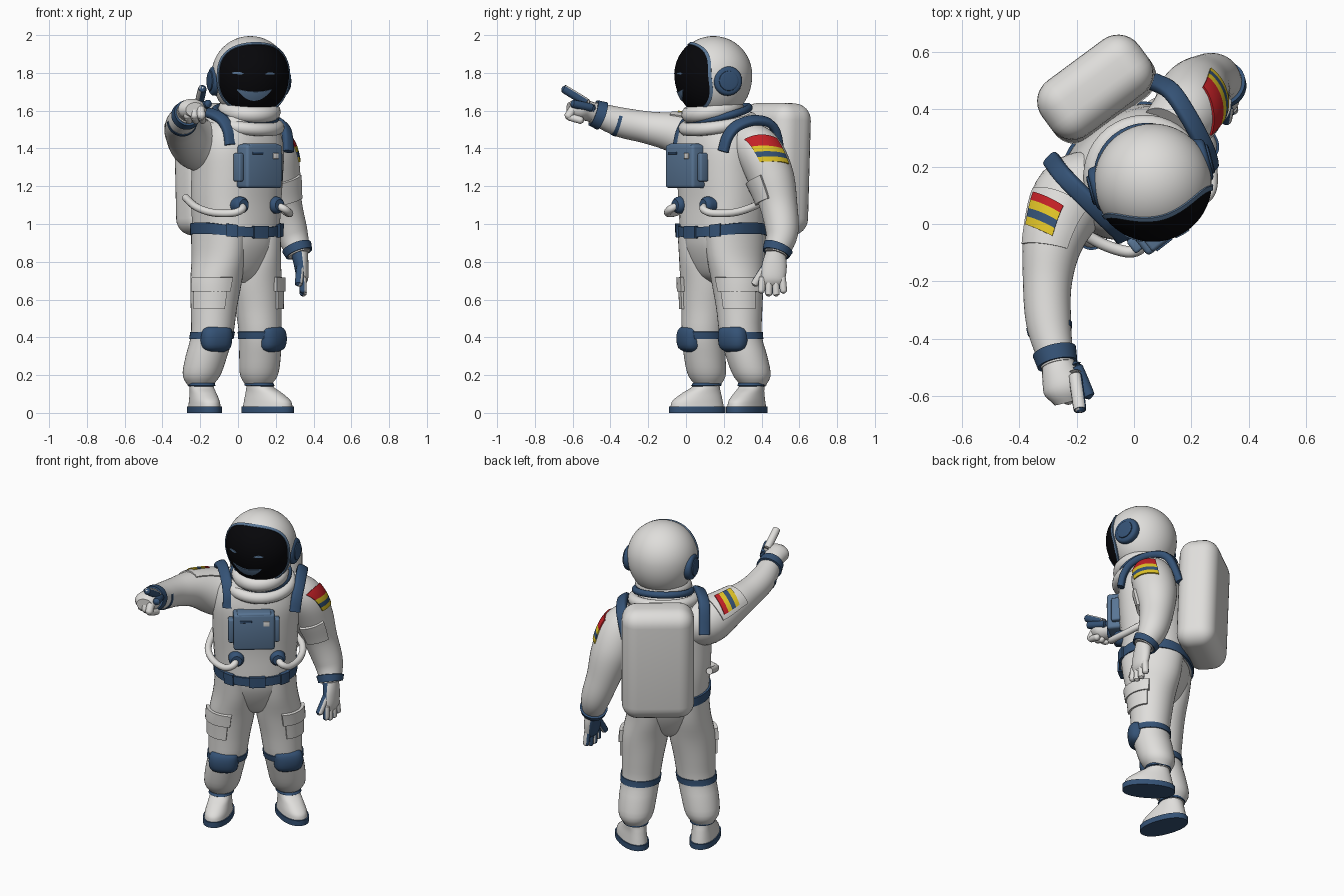
import bpy, bmesh
from math import sin, cos, pi, radians, sqrt, copysign
from mathutils import Vector, Matrix

if "Cube" in bpy.data.objects:
    bpy.data.objects.remove(bpy.data.objects["Cube"])


def paint(name, rgb, rough=0.6):
    m = bpy.data.materials.new(name)
    m.use_nodes = True
    m.diffuse_color = (*rgb, 1)
    node = m.node_tree.nodes["Principled BSDF"]
    node.inputs["Base Color"].default_value = (*rgb, 1)
    node.inputs["Roughness"].default_value = rough
    return m


WHITE = paint("suit white", (.74, .73, .71))
NAVY = paint("navy trim", (.035, .085, .18))
STEEL = paint("steel blue", (.1, .18, .3))
BLACK = paint("visor black", (.002, .002, .003), .3)
RED = paint("badge red", (.55, .015, .02))
YELLOW = paint("badge yellow", (.75, .55, .02))


def frame(x, y, z, turn, tilt=0):
    return (Matrix.Translation((x, y, z)) @ Matrix.Rotation(radians(turn), 4, "Z")
            @ Matrix.Rotation(radians(tilt), 4, "X"))


WORLD = Matrix()
BODY = frame(-.01, .19, 0, 38)
SHOULDERS = BODY @ Matrix.Translation((.036, 0, 1.5)) @ Matrix.Rotation(radians(5), 4, "Y")
HEAD = frame(.065, .145, 1.79, 15, 5)
PACK = frame(-.13, .47, 1.29, 36.5, -2)
Z = Vector((0, 0, 1))
made = []


def finish(name, bm, mats, fr, mirror=False):
    me = bpy.data.meshes.new(name)
    bm.to_mesh(me)
    bm.free()
    for m in mats:
        me.materials.append(m)
    ob = bpy.data.objects.new(name, me)
    bpy.context.collection.objects.link(ob)
    ob.matrix_world = fr
    if mirror:
        ob.modifiers.new("mirror", "MIRROR").use_mirror_merge = False
    made.append(ob)
    return ob


def loft(sections, ref, axis=None, power=1.0):
    """Smooth surface through sections (x, y, z, ra, rb); t counts sections."""
    pts = [Vector(s) if len(s) == 5 else Vector((*s, s[3])) for s in sections]

    def at(t):
        i = max(0, min(int(t), len(pts) - 2))
        f = t - i
        b, c = pts[i], pts[i + 1]
        a = pts[i - 1] if i else b * 2 - c
        d = pts[i + 2] if i + 2 < len(pts) else c * 2 - b
        return b + (c - a) * (f / 2) + (a * 2 - b * 5 + c * 4 - d) * (f * f / 2) \
            + (b * 3 - a - c * 3 + d) * (f ** 3 / 2)

    def surf(t, a, off):
        p = at(t)
        tan = axis or Vector((at(t + .02) - at(t - .02))[:3]).normalized()
        u = Vector(ref)
        u = (u - tan * u.dot(tan)).normalized()
        v = tan.cross(u)
        ca, sa = (copysign(abs(k) ** power, k) for k in (cos(a), sin(a)))
        return Vector(p[:3]) + u * ca * (max(p[3], .001) + off) + v * sa * (max(p[4], .001) + off)
    surf.end = len(pts) - 1
    return surf


def sheet(name, surf, mats, t=None, a=(0, 360), off=0.0, n=(24, 36), thick=0,
          fr=WORLD, mirror=False, rule=None):
    """Mesh part of a surface: a closed limb, a ring or a thin plate."""
    t0, t1 = t or (0, surf.end)
    closed = a[1] - a[0] == 360
    cols = n[1] if closed else n[1] + 1
    bm = bmesh.new()
    rows = [[bm.verts.new(surf(t0 + (t1 - t0) * i / n[0],
                               radians(a[0] + (a[1] - a[0]) * j / n[1]), off))
             for j in range(cols)] for i in range(n[0] + 1)]
    for i in range(n[0]):
        for j in range(n[1]):
            k = (j + 1) % cols
            f = bm.faces.new((rows[i][j], rows[i][k], rows[i + 1][k], rows[i + 1][j]))
            f.material_index = i * len(mats) // n[0]
            if rule:
                f.normal_update()
                f.material_index = int(rule(f.normal))
    if closed and not thick:
        bm.faces.new(rows[0][::-1])
        bm.faces.new(rows[-1]).material_index = 0 if rule else len(mats) - 1
    bmesh.ops.remove_doubles(bm, verts=bm.verts, dist=1e-5)
    ob = finish(name, bm, mats, fr, mirror)
    if thick:
        mod = ob.modifiers.new("thickness", "SOLIDIFY")
        mod.thickness = thick
        mod.offset = -1


def box(name, loc, size, mat, bevel, fr=BODY, mirror=False, segs=3):
    bm = bmesh.new()
    bmesh.ops.create_cube(bm, size=1)
    for v in bm.verts:
        v.co = Vector(c * s for c, s in zip(v.co, size)) + Vector(loc)
    bmesh.ops.bevel(bm, geom=bm.edges[:], offset=bevel, segments=segs, profile=.5, affect="EDGES")
    finish(name, bm, [mat], fr, mirror)


def capsule(name, p, q, r, mats, rule=None):
    p, q = Vector(p), Vector(q)
    d = (q - p).normalized() * r
    s = [(*(p - d), r * .2), (*(p - d * .5), r * .85), (*p, r), (*q, r),
         (*(q + d * .6), r * .8), (*(q + d), r * .2)]
    sheet(name, loft(s, (.3, .5, .8)), mats, n=(10, 12), rule=rule)


def ring(name, fr, big, small, mat):
    s = lambda t, a, off: Vector(((big + small * cos(t)) * cos(a), (big + small * cos(t)) * sin(a),
                                  small * sin(t)))
    sheet(name, s, [mat], t=(-pi, pi), n=(12, 40), thick=.001, fr=fr)


# torso, belt (lower in front) and hips
torso = loft([(0, 0, .93, .23, .2), (0, 0, 1, .235, .2), (0, 0, 1.12, .245, .2),
              (0, -.01, 1.26, .25, .2), (0, -.02, 1.4, .25, .195), (0, -.03, 1.5, .22, .17),
              (.01, -.04, 1.57, .16, .15)], (1, 0, 0), Z, .85)
waist = lambda t, a, off: torso(t + .28 * cos(a) ** 2, a, off)
sheet("torso", torso, [WHITE], fr=BODY)
sheet("belt", waist, [NAVY], t=(0, .8), off=.012, n=(4, 40), thick=.02, fr=BODY)
for k in (-1, 0, 1):
    sheet("belt_clip", waist, [NAVY], t=(-.08, .88), a=(k * 38 - 98, k * 38 - 82), off=.022,
          n=(3, 4), thick=.025, fr=BODY)
hips = loft([(0, 0, .69, .08, .06), (0, 0, .73, .14, .11), (0, 0, .8, .19, .15),
             (0, 0, .88, .22, .18), (0, 0, .96, .228, .195)], (1, 0, 0), Z, .88)
sheet("hips", hips, [WHITE], fr=BODY)

# legs with knee gear and pockets, built on the left and mirrored
leg = loft([(.195, .06, .14, .062), (.193, .05, .2, .1), (.18, .025, .3, .11),
            (.162, 0, .41, .112), (.15, 0, .55, .122), (.135, 0, .69, .134, .14),
            (.12, 0, .82, .124, .168), (.115, 0, .95, .12, .185)], (1, 0, 0), Z)
gear = dict(fr=BODY, mirror=True)
sheet("leg", leg, [WHITE], **gear)
sheet("knee_band", leg, [NAVY], t=(2.85, 3.15), off=.006, n=(3, 36), thick=.01, **gear)
knee = loft([(.185, -.065, .32, .04, .02), (.188, -.07, .345, .078, .05), (.188, -.07, .4, .087, .06),
             (.183, -.07, .445, .078, .05), (.18, -.065, .465, .04, .02)], (1, .2, 0), Z, .8)
sheet("knee_pad", knee, [NAVY], n=(12, 24), **gear)
sheet("thigh_pocket", leg, [WHITE], t=(4, 5), a=(-78, 2), off=.012, n=(6, 10), thick=.02, **gear)
sheet("pocket_flap", leg, [WHITE], t=(4.65, 5.2), a=(-84, 6), off=.02, n=(4, 10), thick=.025, **gear)

# boots, toes turned out
turn = radians(20)
side = (cos(turn), sin(turn), 0)


def foot(rows):
    return loft([(.213 + sin(turn) * f, -cos(turn) * f, z, a, b) for f, z, a, b in rows],
                side, Z, .9)


upper = foot([(0, .03, .074, .146), (-.003, .065, .07, .136), (-.025, .105, .064, .105),
              (-.05, .14, .062, .072), (-.06, .18, .06, .062)])
sheet("boot", upper, [WHITE], **gear)
sheet("boot_sole", foot([(0, 0, .08, .154), (0, .034, .08, .154)]), [NAVY], n=(2, 40), **gear)
sheet("ankle_band", upper, [NAVY], t=(3.1, 3.45), off=.01, n=(3, 30), thick=.014, **gear)

# chest pack, hoses and shoulder straps
box("chest_box", (-.02, -.225, 1.305), (.24, .1, .23), STEEL, .016)
box("chest_box_lid", (-.02, -.228, 1.4), (.2, .09, .05), STEEL, .012)
for x in (-.152, .112):
    box("chest_box_grip", (x, -.215, 1.3), (.034, .055, .15), STEEL, .01)
box("box_dial", (.05, -.277, 1.36), (.035, .008, .03), WHITE, .002)
box("box_switch", (-.07, -.277, 1.375), (.07, .008, .012), NAVY, .002)
knob = [(.12, -.15, 1.1, .045), (.12, -.195, 1.1, .045), (.12, -.21, 1.1, .04), (.12, -.222, 1.1, .03)]
sheet("hose_socket", loft(knob, (1, 0, 0)), [NAVY], n=(8, 24), **gear)
hose = [(.12, -.19, 1.1, .02), (.14, -.235, 1.08, .02), (.19, -.215, 1.058, .02),
        (.25, -.12, 1.06, .02), (.275, -.01, 1.09, .02), (.23, .14, 1.14, .02)]
sheet("hose", loft(hose, (0, 0, 1)), [WHITE], n=(30, 12), **gear)
strap = [(.195, -.165, -.1, .032, .02), (.2, -.143, -.02, .032, .02), (.213, -.09, .04, .032, .02),
         (.23, .02, .07, .032, .02), (.24, .13, .035, .032, .022), (.225, .195, -.12, .032, .022)]
sheet("shoulder_strap", loft(strap, (1, 0, -.5), None, .6), [NAVY], n=(24, 16),
      fr=SHOULDERS, mirror=True)

# backpack
box("backpack", (0, 0, 0), (.42, .235, .7), WHITE, .09, PACK, segs=7)

# arms: left hangs, right points forward
arm_l = loft([(.12, .32, 1.45, .105), (.185, .39, 1.38, .124), (.21, .45, 1.25, .122),
              (.24, .49, 1.1, .1), (.285, .508, .95, .085), (.325, .475, .84, .06)], (1, .2, .3))
arm_r = loft([(-.13, .14, 1.4, .13), (-.22, .085, 1.425, .138), (-.28, -.05, 1.48, .108),
              (-.302, -.2, 1.51, .086), (-.297, -.35, 1.54, .078), (-.266, -.495, 1.59, .058)],
             (-.3, 0, 1))
for label, arm in (("left", arm_l), ("right", arm_r)):
    sheet(label + "_arm", arm, [WHITE], n=(32, 36))
    sheet(label + "_cuff", arm, [NAVY], t=(4.65, 4.97), off=.012, n=(4, 30), thick=.02)


def slanted(arm, slope):
    return lambda t, a, off: arm(t + slope * a, a, off)


badge = [RED, RED, YELLOW, NAVY, YELLOW]
sheet("left_badge", slanted(arm_l, -.3), badge, t=(.8, 1.62), a=(-45, 28), off=.007, n=(10, 10),
      thick=.008)
sheet("elbow_pocket", arm_l, [WHITE], t=(1.95, 2.85), a=(38, 105), off=.016, n=(6, 8), thick=.02)
sheet("badge_backing", arm_r, [WHITE], t=(1.3, 2.3), a=(-48, 58), off=.008, n=(8, 12), thick=.015)
sheet("right_badge", slanted(arm_r, -.15), badge[1:], t=(1.52, 2.1), a=(-14, 46), off=.014, n=(8, 10),
      thick=.008)
sheet("sleeve_stripe", arm_r, [NAVY], t=(4.02, 4.16), a=(75, 275), off=.003, n=(2, 24), thick=.008)

# left glove with a navy palm
glove = [WHITE, NAVY]
palm_side = lambda nrm: nrm.x * .85 + nrm.y * .5 < -.2
palm = loft([(.325, .475, .85, .045, .052), (.335, .468, .78, .038, .066), (.342, .46, .71, .03, .064),
             (.345, .458, .675, .012, .045)], (1, 0, 0))
sheet("left_palm", palm, glove, n=(14, 24), rule=palm_side)
for k, tip in enumerate((.65, .635, .635, .65)):
    y = .405 + .035 * k
    capsule("left_finger", (.343, y, .71), (.345, y + .004 * k - .006, tip), .019, glove, palm_side)
capsule("left_thumb", (.33, .42, .77), (.322, .368, .69), .021, glove, palm_side)

# right glove, index finger out
grip_side = lambda nrm: nrm.x * .75 - nrm.y * .65 > .15
fist = loft([(-.268, -.47, 1.583, .052), (-.256, -.525, 1.6, .066, .054), (-.24, -.575, 1.607, .076, .056),
             (-.228, -.62, 1.605, .05, .038)], (1, 0, 0))
sheet("right_palm", fist, [WHITE], n=(14, 24))
for k in range(3):
    x = -.2 - .036 * k
    capsule("right_curled_finger", (x, -.595, 1.612), (x + .006, -.62 + .012 * k, 1.575), .023, [WHITE])
    capsule("right_finger_end", (x + .006, -.612 + .012 * k, 1.565), (x + .012, -.56, 1.55), .02, [WHITE])
capsule("right_index", (-.205, -.53, 1.645), (-.19, -.637, 1.71), .023, glove, grip_side)
capsule("right_thumb", (-.2, -.5, 1.615), (-.162, -.59, 1.635), .022, [NAVY])

# neck rings
ring("collar", frame(.035, .17, 1.53, 38, 10), .178, .035, WHITE)
ring("neck_seal", frame(.04, .175, 1.583, 30, 14), .162, .02, NAVY)
ring("helmet_base", frame(.06, .14, 1.6, 18, 10), .122, .045, WHITE)

# helmet and visor share one ball, longer below, split along a rounded outline
LONG = 1.15


def ball(t, a, off):
    half = .9 if sin(a) > 0 else .98
    edge = ((abs(cos(a)) / 1.2) ** 2.8 + (abs(sin(a)) / half) ** 2.8) ** (-1 / 2.8)
    th = t * edge if t < 1 else edge + (pi - edge) * (t - 1)
    z = -sin(th) * sin(a)
    return Vector((sin(th) * cos(a), -cos(th), z * LONG if z < 0 else z)) * (.205 + off)


sheet("visor", ball, [BLACK], t=(0, 1), n=(16, 48), off=.002, thick=.004, fr=HEAD)
sheet("helmet", ball, [WHITE], t=(1, 2), n=(24, 48), thick=.004, fr=HEAD)
sheet("visor_rim", ball, [STEEL], t=(.98, 1.03), off=.007, n=(4, 48), thick=.01, fr=HEAD)
ear = [(.15, .025, -.035, .078), (.193, .025, -.035, .078), (.208, .025, -.035, .068),
       (.212, .025, -.035, .05)]
sheet("ear_cap", loft(ear, (0, 0, 1)), [NAVY], n=(9, 32), fr=HEAD, mirror=True)
hub = [(.2, .025, -.035, .052), (.217, .025, -.035, .052), (.221, .025, -.035, .04)]
sheet("ear_hub", loft(hub, (0, 0, 1)), [NAVY], n=(6, 28), fr=HEAD, mirror=True)


# glints on the visor
def glint(name, cx, low, half, bend, fat):
    def s(t, a, off):
        u = sin(a)
        x, z = cx + half * u, low + bend * u * u + t * (fat * (1 - u * u) + .004)
        flat = z / LONG if z < 0 else z
        return Vector((x, -sqrt(.211 ** 2 - x * x - flat * flat), z))
    sheet(name, s, [STEEL], t=(0, 1), a=(-90, 90), n=(4, 20), thick=.006, fr=HEAD)


glint("visor_smile", -.025, -.123, .092, .058, .046)
for x in (-.115, .055):
    glint("visor_eye", x, .018, .027, .002, .009)

# apply modifiers and smooth everything except real edges
bpy.ops.object.select_all(action="DESELECT")
for ob in made:
    ob.select_set(True)
bpy.context.view_layer.objects.active = made[0]
bpy.ops.object.convert(target="MESH")
bpy.ops.object.shade_smooth_by_angle(angle=radians(40))
